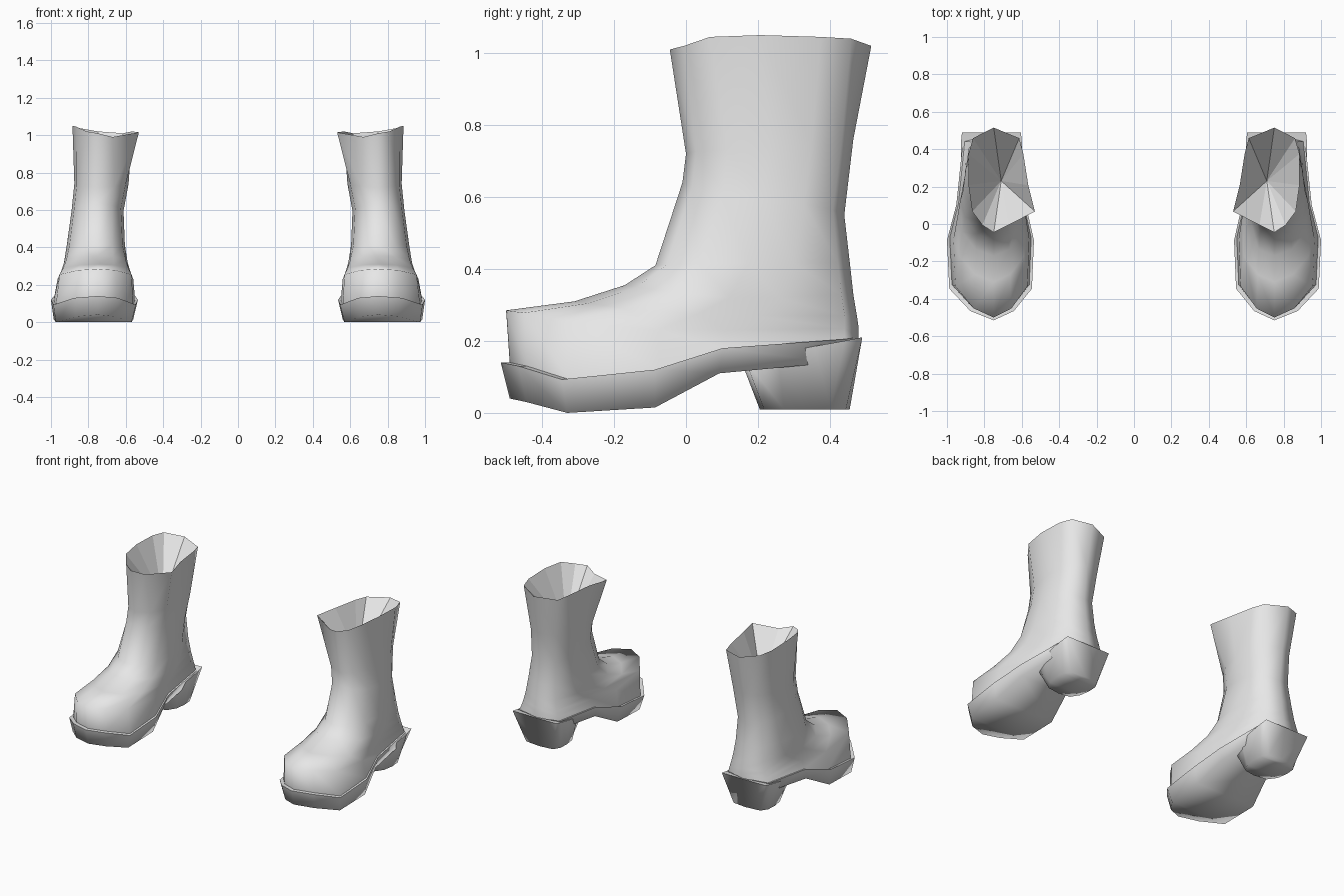
import bpy
import bmesh
import math

cube = bpy.data.objects.get("Cube")
if cube:
    bpy.data.objects.remove(cube, do_unlink=True)

# Single plain grey
grey = bpy.data.materials.new("plain_grey")
grey.use_nodes = True
colour = (0.8, 0.8, 0.8, 1.0)
grey.diffuse_color = colour
grey.node_tree.nodes["Principled BSDF"].inputs["Base Color"].default_value = colour

CENTRE = 0.75   # x of the toe-to-heel line

# Cross-section styles: position along y, outer width, inner width
RIM = ([0, .07, .2, .45, .75, .9, 1],
       [0, .45, .85, 1, 1, .82, 0],
       [0, .36, 1, .84, .72, .62, 0])
SHAFT = ([0, .06, .25, .5, .75, .93, 1],
         [0, .55, .9, 1, .95, .62, 0],
         [0, .55, .9, 1, .95, .62, 0])
FOOT = ([0, .05, .17, .43, .62, .96, 1],
        [0, .5, .95, 1, .8, .66, 0],
        [0, .5, .95, 1, .8, .66, 0])
HEEL = ([0, .03, .3, .6, .85, 1, 1],
        [0, .75, .95, 1, 1, .97, 0],
        [0, .75, .95, 1, 1, .97, 0])


def mix(a, b, f):
    """Blend two section styles."""
    return tuple([p + (q - p) * f for p, q in zip(u, v)] for u, v in zip(a, b))


def slope(front, back):
    """Heights falling evenly from front to back."""
    return [front + (back - front) * i / 6 for i in range(7)]


def ring(style, y0, y1, zs, x_in, x_out, tilt=0.0):
    """Closed loop of 12 points: front, outer side, back, inner side."""
    ts, w_out, w_in = style
    ys = [y0 + (y1 - y0) * t for t in ts]
    outer = [(CENTRE + w_out[i] * (x_out - CENTRE), ys[i], zs[i]) for i in range(7)]
    inner = [(CENTRE - w_in[i] * (CENTRE - x_in), ys[i], zs[i] - tilt)
             for i in range(5, 0, -1)]
    return outer + inner


def build(name, rings, side, cap_top=False, cap_bottom=False, apex=None, angle=180):
    """Skin a stack of rings, top to bottom, into one object."""
    bm = bmesh.new()
    loops = [[bm.verts.new((x * side, y, z)) for x, y, z in r] for r in rings]
    for a, b in zip(loops, loops[1:]):
        for j in range(12):
            k = (j + 1) % 12
            bm.faces.new((a[j], b[j], b[k], a[k]))

    def cap(loop, flip):
        for k in range(6):
            quad = [loop[k], loop[k + 1], loop[(11 - k) % 12], loop[(12 - k) % 12]]
            quad = list(dict.fromkeys(quad))
            bm.faces.new(quad[::-1] if flip else quad)

    if cap_top:
        cap(loops[0], False)
    if cap_bottom:
        cap(loops[-1], True)
    if apex:
        tip = bm.verts.new((apex[0] * side, apex[1], apex[2]))
        for j in range(12):
            bm.faces.new((loops[0][j], loops[0][(j + 1) % 12], tip))
    if side < 0:
        bmesh.ops.reverse_faces(bm, faces=bm.faces[:])
    mesh = bpy.data.meshes.new(name)
    bm.to_mesh(mesh)
    bm.free()
    mesh.materials.append(grey)
    obj = bpy.data.objects.new(name, mesh)
    bpy.context.collection.objects.link(obj)
    if angle:
        bpy.ops.object.select_all(action='DESELECT')
        obj.select_set(True)
        bpy.context.view_layer.objects.active = obj
        bpy.ops.object.shade_smooth_by_angle(angle=math.radians(angle))
    return obj


# Upper: rim, shaft, ankle, instep, toe edge, welt
rim = ring(RIM, -.045, .515, [1.01, 1.02, 1.045, 1.05, 1.045, 1.04, 1.02], .53, .885, .03)
welt_z = [.14, .13, .093, .12, .18, .205, .21]
welt = ring(FOOT, -.49, .48, welt_z, .55, .985)
upper = [
    rim,
    ring(SHAFT, .0, .465, slope(.72, .76), .585, .875),
    ring(SHAFT, -.01, .44, slope(.64, .55), .612, .89),
    ring(mix(SHAFT, FOOT, .3), -.085, .455, slope(.41, .42), .605, .915),
    ring(mix(SHAFT, FOOT, .6), -.17, .465, [.355, .35, .335, .32, .32, .33, .33], .59, .93),
    ring(mix(SHAFT, FOOT, .9), -.31, .475, [.31, .305, .29, .275, .27, .27, .27], .577, .945),
    ring(FOOT, -.50, .48, [.285, .278, .255, .23, .23, .235, .235], .56, .965),
    welt,
]

# Sole: welt ledge, outer edge, underside
sole = [
    welt,
    ring(FOOT, -.515, .48, welt_z, .535, 1.0),
    ring(FOOT, -.49, .45, [.04, .03, .0, .015, .11, .14, .14], .56, .985),
]

# Heel block, flared at the top
heel = [
    ring(HEEL, .155, .49, [.14, .145, .165, .185, .2, .21, .21], .6, .925),
    ring(mix(HEEL, SHAFT, .6), .205, .455, [.01] * 7, .63, .885),
]

for label, side in (("left", 1), ("right", -1)):
    build(label + "_boot_upper", upper, side)
    build(label + "_boot_lining", [rim], side, apex=(.71, .23, .72), angle=0)
    build(label + "_boot_sole", sole, side, cap_bottom=True, angle=85)
    build(label + "_boot_heel", heel, side, cap_top=True, cap_bottom=True, angle=95)
